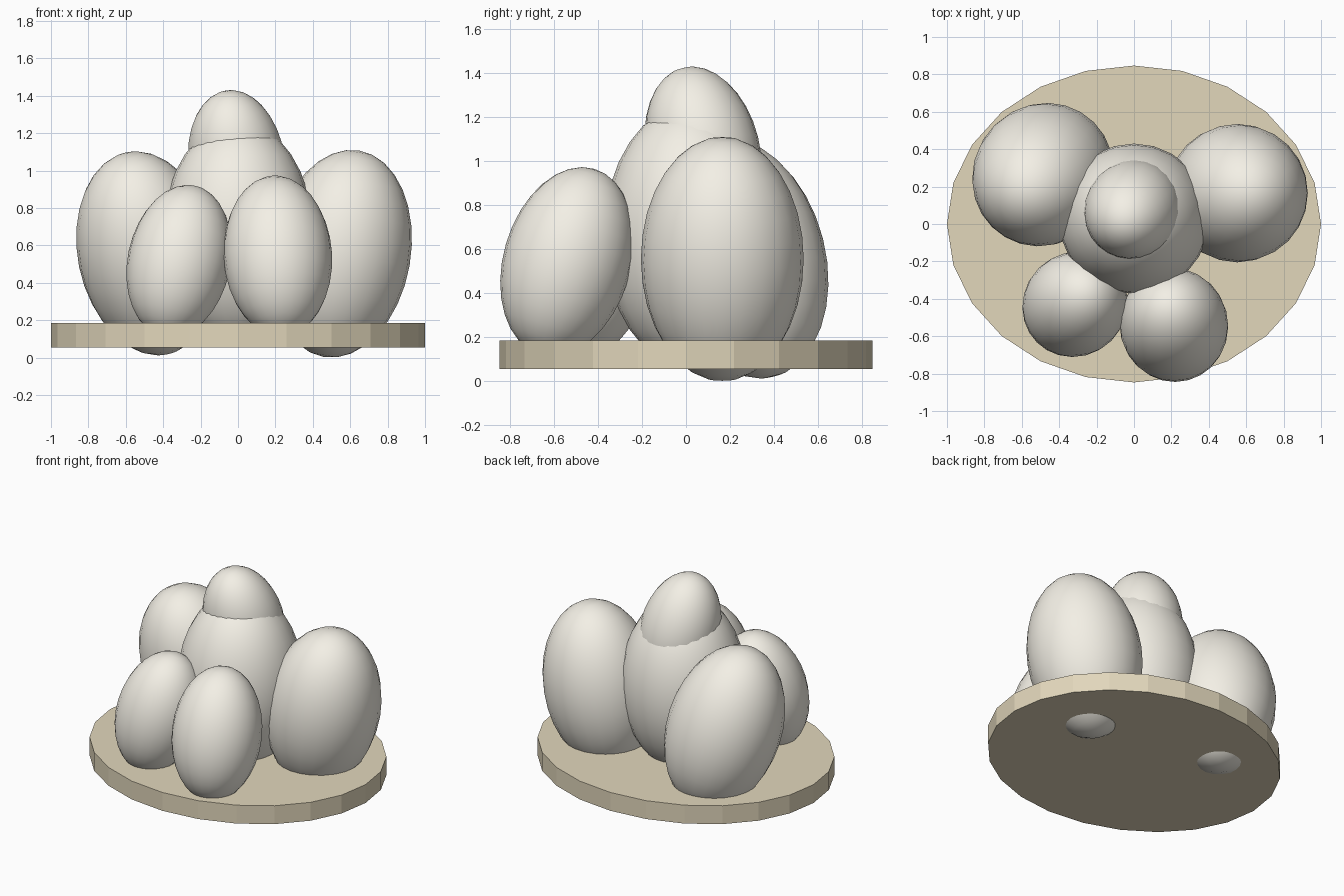
import bpy
from mathutils import Vector

if "Cube" in bpy.data.objects:
    bpy.data.objects.remove(bpy.data.objects["Cube"])


def material(name, color):
    m = bpy.data.materials.new(name)
    m.diffuse_color = color
    m.use_nodes = True
    m.node_tree.nodes["Principled BSDF"].inputs["Base Color"].default_value = m.diffuse_color
    return m


shell = material("shell", (0.90, 0.87, 0.79, 1))
tan = material("tan", (0.76, 0.68, 0.50, 1))


# Smooth ellipsoid: centre, radius, half length, and sideways lean of its axis
def egg(name, centre, radius, half_length, lean):
    bpy.ops.mesh.primitive_uv_sphere_add(segments=24, ring_count=16, radius=1, location=centre)
    ob = bpy.context.object
    ob.name = name
    ob.scale = (radius, radius, half_length)
    lx, ly = lean
    axis = Vector((lx, ly, (1 - lx * lx - ly * ly) ** 0.5))
    ob.rotation_euler = Vector((0, 0, 1)).rotation_difference(axis).to_euler()
    bpy.ops.object.shade_smooth()
    ob.data.materials.append(shell)


# Oval base plate, flat faceted rim
bpy.ops.mesh.primitive_cylinder_add(vertices=24, radius=1, depth=0.13, location=(0, 0, 0.12))
base = bpy.context.object
base.name = "base_plate"
base.scale = (1, 0.847, 1)
base.data.materials.append(tan)

# Cluster of eggs
egg("centre_egg", (0, 0.028, 0.66), 0.402, 0.602, (0, 0))
egg("top_egg", (-0.007, 0.078, 1.048), 0.257, 0.39, (-0.14, -0.235))
egg("back_left_egg", (-0.487, 0.264, 0.557), 0.37, 0.56, (-0.19, -0.24))
egg("back_right_egg", (0.553, 0.165, 0.555), 0.37, 0.56, (0.173, 0))
egg("front_left_egg", (-0.315, -0.43, 0.515), 0.275, 0.417, (0.2, 0.19))
egg("front_right_egg", (0.213, -0.54, 0.543), 0.29, 0.44, (-0.06, 0.28))
